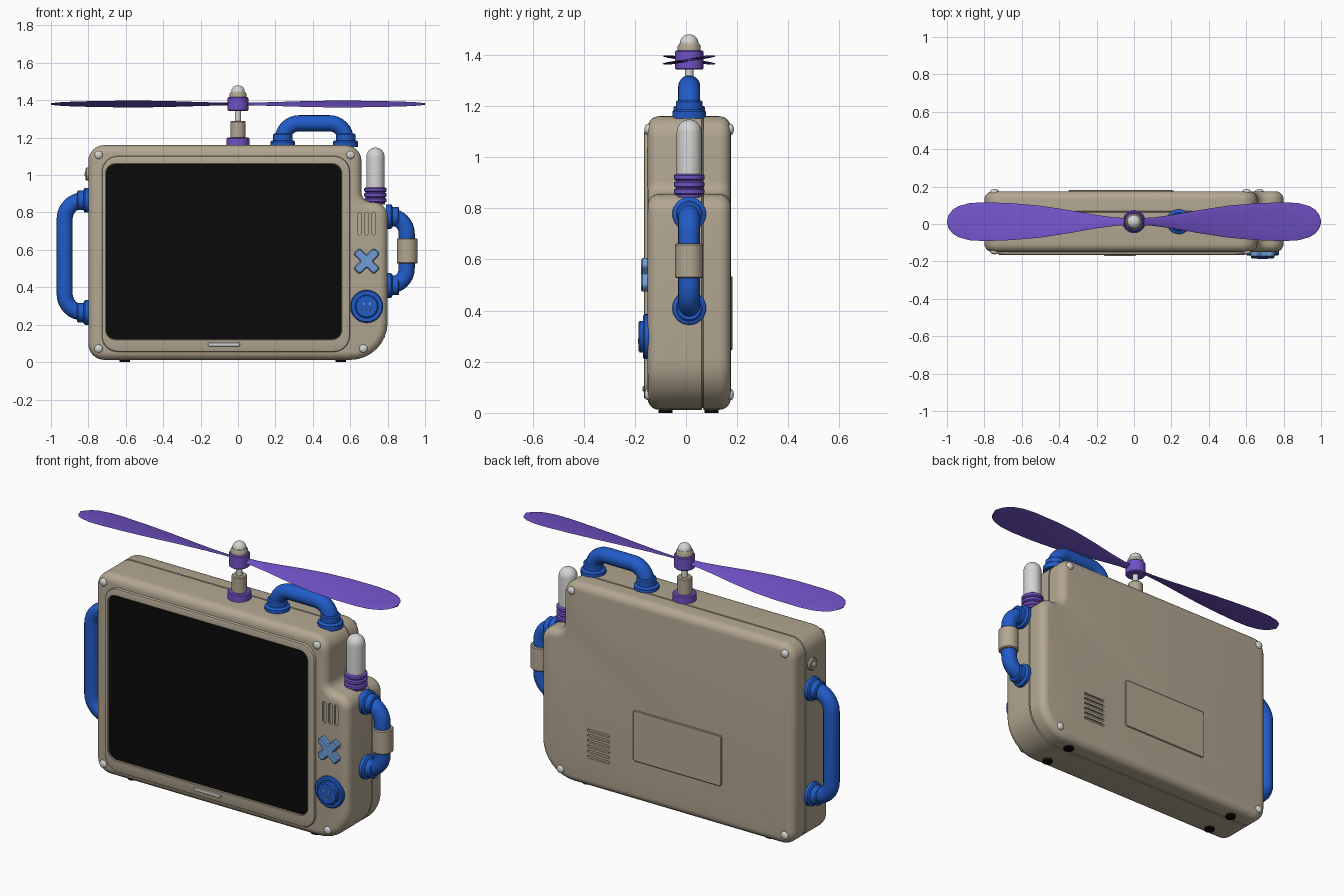
import bpy, bmesh, math
from mathutils import Vector, Matrix

if "Cube" in bpy.data.objects:
    bpy.data.objects.remove(bpy.data.objects["Cube"])

MID = 0.0125          # centre of the case depth
FRONT, BACK = -0.15, 0.175


def material(name, rgb):
    m = bpy.data.materials.new(name)
    m.use_nodes = True
    m.diffuse_color = (*rgb, 1)
    node = next(n for n in m.node_tree.nodes if n.type == 'BSDF_PRINCIPLED')
    node.inputs["Base Color"].default_value = (*rgb, 1)
    node.inputs["Roughness"].default_value = 0.5
    return m


beige = material("beige plastic", (0.45, 0.385, 0.285))
blue = material("blue plastic", (0.015, 0.105, 0.58))
light_blue = material("light blue plastic", (0.16, 0.34, 0.69))
purple = material("purple plastic", (0.165, 0.085, 0.57))
white = material("pale grey plastic", (0.66, 0.66, 0.65))
black = material("black glass", (0.003, 0.003, 0.003))


def smooth(mesh):
    mesh.polygons.foreach_set("use_smooth", [True] * len(mesh.polygons))
    mesh.set_sharp_from_angle(angle=math.radians(35))


def skin(name, loops, mat, ring=False):
    """Join equal-sized closed loops into a solid, capped or closed as a ring."""
    bm = bmesh.new()
    rows = [[bm.verts.new(p) for p in loop] for loop in loops]
    n = len(rows[0])
    pairs = list(zip(rows, rows[1:])) + ([(rows[-1], rows[0])] if ring else [])
    for a, b in pairs:
        for i in range(n):
            j = (i + 1) % n
            bm.faces.new((a[i], a[j], b[j], b[i]))
    if not ring:
        bm.faces.new(rows[0])
        bm.faces.new(rows[-1])
    bmesh.ops.recalc_face_normals(bm, faces=bm.faces)
    mesh = bpy.data.meshes.new(name)
    bm.to_mesh(mesh)
    bm.free()
    mesh.materials.append(mat)
    smooth(mesh)
    obj = bpy.data.objects.new(name, mesh)
    bpy.context.collection.objects.link(obj)
    return obj


def fillet(a, p, b, r, steps=8):
    """Arc points with outward normals that round the corner at p."""
    a, p, b = Vector(a), Vector(p), Vector(b)
    t1, t2 = (p - a).normalized(), (b - p).normalized()
    turn = math.atan2(t1.x * t2.y - t1.y * t2.x, t1.dot(t2))
    side = math.copysign(1, turn)
    out = Vector((t1.y, -t1.x))
    centre = p - t1 * r * math.tan(abs(turn) / 2) - out * side * r
    result = []
    for i in range(steps + 1):
        n = Matrix.Rotation(turn * i / steps, 2) @ out
        result.append((centre + n * r * side, n))
    return result


def outline(corners):
    """Rounded polygon from (x, z, radius) corners, counter-clockwise."""
    result = []
    for i, (x, z, r) in enumerate(corners):
        result += fillet(corners[i - 1][:2], (x, z), corners[(i + 1) % len(corners)][:2], r)
    return result


def rect(x0, x1, z0, z1, r):
    return outline([(x0, z0, r), (x1, z0, r), (x1, z1, r), (x0, z1, r)])


def plate(name, shape, steps, mat):
    """Stack a shape along y; steps are (inset, y)."""
    return skin(name, [[(p.x - n.x * d, y, p.y - n.y * d) for p, n in shape] for d, y in steps], mat)


def lathe(name, profile, at, axis, mat, sides=32):
    """Turn (radius, height) points about an axis."""
    q = Vector(axis).to_track_quat('Z', 'Y')
    turns = [math.tau * i / sides for i in range(sides)]
    return skin(name, [[Vector(at) + q @ Vector((r * math.cos(t), r * math.sin(t), h)) for t in turns]
                       for r, h in profile], mat)


def dome(r, h0, h1, steps=8):
    return [(max(r * math.cos(k * math.pi / 2 / steps), 0.001),
             h0 + (h1 - h0) * math.sin(k * math.pi / 2 / steps)) for k in range(steps + 1)]


def tube(name, path, bend, r, mat, y=MID, sides=20):
    """Round tube along a path in the x-z plane with filleted bends."""
    spine = []
    for a, p, b in zip(path, path[1:], path[2:]):
        spine += fillet(a, p, b, bend)
    spine = [(Vector(path[0]), spine[0][1])] + spine + [(Vector(path[-1]), spine[-1][1])]
    turns = [math.tau * i / sides for i in range(sides)]
    return skin(name, [[(p.x + n.x * r * math.cos(t), y + r * math.sin(t), p.y + n.y * r * math.cos(t))
                        for t in turns] for p, n in spine], mat)


def cut(target, cutters):
    for c in cutters:
        c.hide_render = True
        mod = target.modifiers.new("cut", 'BOOLEAN')
        mod.operation, mod.object, mod.solver = 'DIFFERENCE', c, 'EXACT'
    graph = bpy.context.evaluated_depsgraph_get()
    mesh = bpy.data.meshes.new_from_object(target.evaluated_get(graph))
    target.modifiers.clear()
    target.data = mesh
    smooth(mesh)
    for c in cutters:
        bpy.data.objects.remove(c)


# Case: stepped outline, rounded rims and a seam groove
case_shape = outline([(-0.8, 0.012, 0.085), (0.8, 0.012, 0.2), (0.8, 0.855, 0.075),
                      (0.66, 0.855, 0.055), (0.66, 1.16, 0.085), (-0.8, 1.16, 0.085)])
RIM = 0.045
arc = [(RIM * (1 - math.sin(a)), RIM * (1 - math.cos(a))) for a in (math.pi / 2 * k / 6 for k in range(7))]
steps = [(d, FRONT + h) for d, h in arc]
steps += [(0, 0.061), (0.007, 0.063), (0.007, 0.067), (0, 0.069)]
steps += [(d, BACK - h) for d, h in reversed(arc)]
case = plate("case", case_shape, steps, beige)

# Speaker slots on the front and vent slots on the back
slots = [plate("speaker_cutter", rect(x - 0.011, x + 0.011, 0.68, 0.8, 0.0105),
               [(0, FRONT - 0.02), (0, FRONT + 0.012)], beige) for x in (0.65, 0.687, 0.724)]
slots += [plate("vent_cutter", rect(0.36, 0.5, z - 0.008, z + 0.008, 0.0075),
                [(0, BACK + 0.02), (0, BACK - 0.012)], beige) for z in (0.19 + 0.03 * k for k in range(6))]
cut(case, slots)

# Screen frame, screen and indicator bar
outer, inner = rect(-0.728, 0.598, 0.055, 1.102, 0.085), rect(-0.705, 0.553, 0.122, 1.058, 0.05)
frame_loops = [[(p.x - n.x * d, y, p.y - n.y * d) for p, n in shape] for shape, d, y in (
    (outer, 0, FRONT + 0.01), (outer, 0, -0.158), (outer, 0.003, -0.163), (outer, 0.008, -0.165),
    (inner, -0.004, -0.165), (inner, 0, -0.162), (inner, 0, FRONT + 0.01))]
skin("screen_frame", frame_loops, beige, ring=True)
plate("screen", rect(-0.707, 0.555, 0.12, 1.06, 0.05), [(0, FRONT + 0.004), (0, -0.155)], black)
plate("indicator_bar", rect(-0.16, 0.01, 0.084, 0.106, 0.008),
      [(0, -0.16), (0, -0.167), (0.003, -0.17)], white)

# Battery cover on the back
plate("battery_cover", rect(-0.35, 0.21, 0.245, 0.535, 0.015),
      [(0, BACK - 0.005), (0, BACK + 0.003), (0.004, BACK + 0.006)], beige)

# Corner screws, front and back
for x, z in ((-0.745, 1.108), (0.602, 1.108), (-0.745, 0.072), (0.67, 0.072)):
    for label, y, s in (("front", FRONT + 0.004, -1), ("back", BACK - 0.004, 1)):
        lathe(label + "_screw", [(0.022, -0.008)] + dome(0.022, 0.004, 0.016, 5), (x, y, z), (0, s, 0), white, 20)

# Feet
for x in (-0.605, 0.55):
    for y in (-0.08, 0.1):
        lathe("foot", [(0.028, 0), (0.028, 0.02)], (x, y, 0), (0, 0, 1), black, 20)

# Cross pad
a, b = 0.078, 0.024
pad = []
for k in range(4):
    turn = Matrix.Rotation(math.pi / 4 + k * math.pi / 2, 2)
    for u, v, r in ((a, -b, 0.016), (a, b, 0.016), (b, b, 0.006)):
        p = turn @ Vector((u, v))
        pad.append((0.688 + p.x, 0.54 + p.y, r))
plate("cross_pad", outline(pad), [(0, FRONT + 0.01), (0, -0.17), (0.006, -0.176)], light_blue)

# Round button with a small face
bx, bz = 0.688, 0.298
lathe("round_button", [(0.088, -0.01), (0.088, 0.012), (0.082, 0.018), (0.068, 0.018), (0.068, 0.01),
                       (0.062, 0.01), (0.062, 0.03), (0.056, 0.035)], (bx, FRONT, bz), (0, -1, 0), blue, 40)
for s in (-1, 1):
    x = bx + s * 0.017
    plate("button_eye", rect(x - 0.004, x + 0.004, bz + 0.007, bz + 0.021, 0.0035),
          [(0, -0.184), (0, -0.1865)], beige)
tube("button_mouth", [(bx - 0.026, bz - 0.008), (bx, bz - 0.036), (bx + 0.026, bz - 0.008)],
     0.02, 0.002, beige, y=-0.185, sides=8)

# Handles with stepped collars at both ends
collar = [(0.066, -0.01), (0.066, 0.018), (0.06, 0.024), (0.052, 0.026), (0.052, 0.056), (0.046, 0.062)]


def handle(name, path, bend, r=0.043):
    tube(name, path, bend, r, blue)
    for end, nxt in ((path[0], path[1]), (path[-1], path[-2])):
        axis = (nxt[0] - end[0], 0, nxt[1] - end[1])
        lathe(name + "_collar", collar, (end[0], MID, end[1]), axis, blue)


handle("right_side_tube", [(0.8, 0.778), (0.902, 0.778), (0.902, 0.41), (0.8, 0.41)], 0.09)
handle("left_side_tube", [(-0.8, 0.865), (-0.927, 0.865), (-0.927, 0.265), (-0.8, 0.265)], 0.1)
handle("top_tube", [(0.24, 1.16), (0.24, 1.277), (0.575, 1.277), (0.575, 1.16)], 0.085)
lathe("tube_grip", [(0.05, 0), (0.055, 0.005), (0.055, 0.13), (0.05, 0.135)],
      (0.905, MID, 0.527), (0, 0, 1), beige)

# Side knob above the left tube
lathe("side_knob", [(0.035, -0.01), (0.035, 0.01), (0.03, 0.015)], (-0.8, MID, 1.005), (-1, 0, 0), beige)
lathe("side_knob_centre", [(0.015, 0)] + dome(0.015, 0.014, 0.02, 4), (-0.8, MID, 1.005), (-1, 0, 0), white, 20)

# Antenna with a ribbed base
ribs = [(0.05, -0.01)]
for k in range(3):
    h = k * 0.028
    ribs += [(0.052, h), (0.06, h + 0.005), (0.06, h + 0.02), (0.052, h + 0.025)]
lathe("antenna_base", ribs, (0.735, MID, 0.853), (0, 0, 1), purple)
lathe("antenna", [(0.049, 0)] + dome(0.049, 0.165, 0.215), (0.735, MID, 0.932), (0, 0, 1), white)

# Rotor mast and hub
for name, mat, profile in (
    ("mast_base", purple, [(0.062, 1.15), (0.062, 1.195), (0.056, 1.2)]),
    ("mast", beige, [(0.04, 1.2), (0.04, 1.285), (0.035, 1.29)]),
    ("rotor_shaft", white, [(0.017, 1.28), (0.017, 1.36)]),
    ("rotor_hub", purple, [(0.05, 1.342), (0.055, 1.347), (0.055, 1.412), (0.05, 1.417)]),
    ("hub_cap", beige, [(0.045, 1.415), (0.045, 1.435), (0.038, 1.445)]),
    ("hub_tip", white, [(0.036, 1.44)] + dome(0.036, 1.447, 1.48)),
):
    lathe(name, profile, (0, MID, 0), (0, 0, 1), mat)

# Two twisted blades
stations = [(0.03, 0.02), (0.1, 0.023), (0.2, 0.037), (0.35, 0.064), (0.5, 0.087), (0.65, 0.1), (0.8, 0.105),
            (0.88, 0.1), (0.94, 0.083), (0.97, 0.064), (0.99, 0.038), (1.0, 0.008)]
for label, s in (("left", 1), ("right", -1)):
    loops = []
    for x, w in stations:
        pitch = 0.1 + 0.22 * (1 - x)
        loop = []
        for k in range(12):
            u, v = w * math.cos(k * math.tau / 12), 0.004 * math.sin(k * math.tau / 12)
            y, z = u * math.cos(pitch) - v * math.sin(pitch), u * math.sin(pitch) + v * math.cos(pitch)
            loop.append((s * x, MID + s * y, 1.38 + z))
        loops.append(loop)
    skin(label + "_blade", loops, purple)
